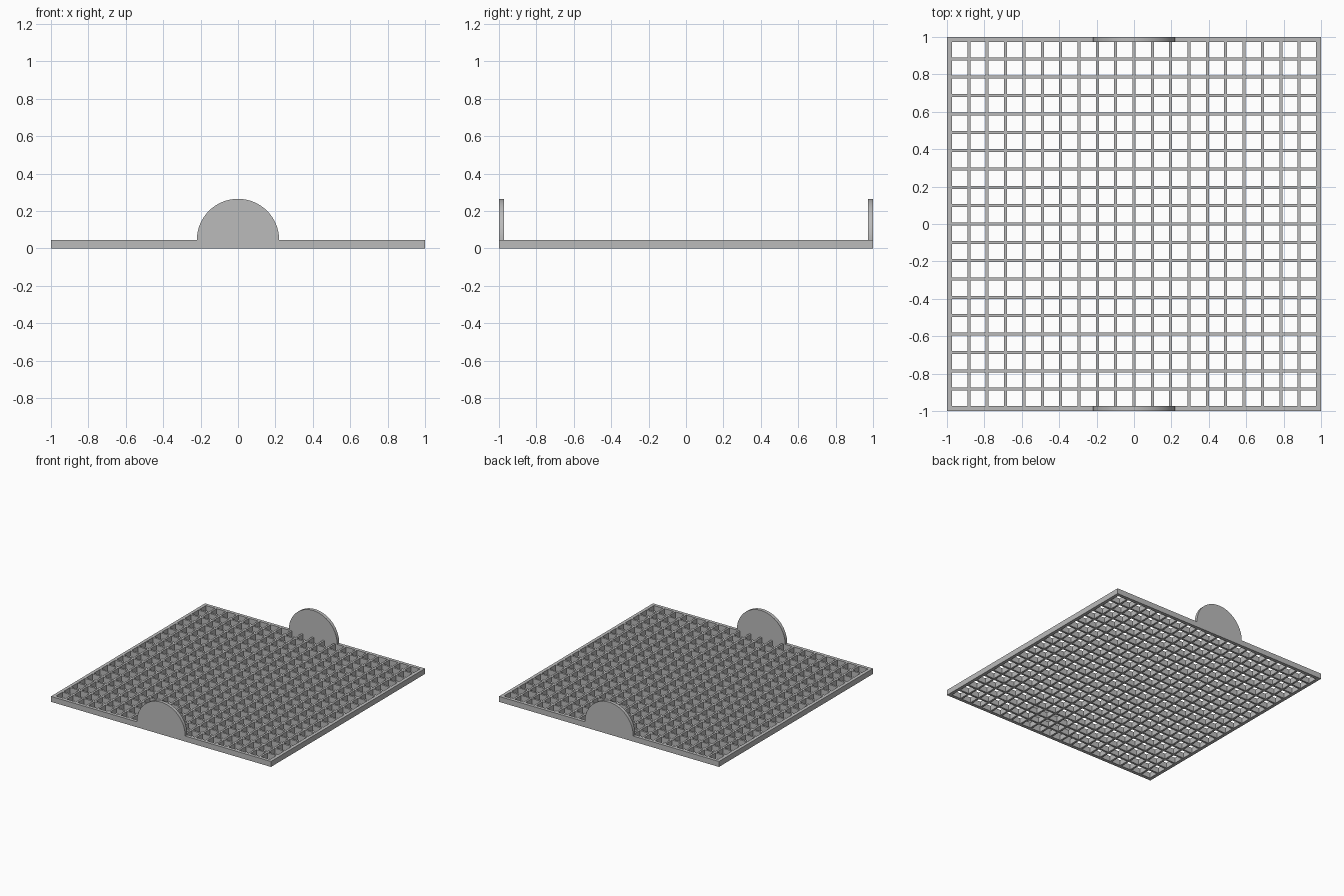
import bpy, bmesh, math

cube = bpy.data.objects.get("Cube")
if cube:
    bpy.data.objects.remove(cube, do_unlink=True)

HEIGHT = 0.045      # frame thickness
RIM = 0.027         # frame border width
CELLS = 20
BAR = 0.016         # lattice bar width
HOLE = (2 - 2 * RIM - (CELLS - 1) * BAR) / CELLS
RADIUS = 0.22       # handle tab radius

grey = bpy.data.materials.new("plain_grey")
grey.use_nodes = True
colour = (0.5, 0.5, 0.5, 1)
grey.diffuse_color = colour
grey.node_tree.nodes["Principled BSDF"].inputs["Base Color"].default_value = colour


def add_object(name, bm):
    bmesh.ops.recalc_face_normals(bm, faces=bm.faces)
    mesh = bpy.data.meshes.new(name)
    bm.to_mesh(mesh)
    bm.free()
    mesh.materials.append(grey)
    obj = bpy.data.objects.new(name, mesh)
    bpy.context.collection.objects.link(obj)
    return obj


def extrude_up(bm, faces, offset):
    result = bmesh.ops.extrude_face_region(bm, geom=faces, use_keep_orig=True)
    verts = [v for v in result["geom"] if isinstance(v, bmesh.types.BMVert)]
    bmesh.ops.translate(bm, verts=verts, vec=offset)


# Tray: a rim and lattice bars in one sheet, alternating bars and holes
lines = [-1, -1 + RIM]
for i in range(CELLS):
    lines.append(lines[-1] + HOLE)
    lines.append(lines[-1] + (BAR if i < CELLS - 1 else RIM))
bm = bmesh.new()
grid = [[bm.verts.new((x, y, 0)) for x in lines] for y in lines]
for j in range(len(lines) - 1):
    for i in range(len(lines) - 1):
        if i % 2 == 0 or j % 2 == 0:
            bm.faces.new((grid[j][i], grid[j][i + 1],
                          grid[j + 1][i + 1], grid[j + 1][i]))
extrude_up(bm, bm.faces[:], (0, 0, HEIGHT))
add_object("lattice_tray", bm)

# Half-round handle tabs standing on the front and back rims
for name, y in (("front_tab", -1), ("back_tab", 1 - RIM)):
    bm = bmesh.new()
    steps = 48
    arc = [bm.verts.new((RADIUS * math.cos(math.pi * k / steps), y,
                         HEIGHT + RADIUS * math.sin(math.pi * k / steps)))
           for k in range(steps + 1)]
    extrude_up(bm, [bm.faces.new(arc)], (0, RIM, 0))
    tab = add_object(name, bm)
    bpy.ops.object.select_all(action="DESELECT")
    tab.select_set(True)
    bpy.context.view_layer.objects.active = tab
    bpy.ops.object.shade_smooth_by_angle(angle=math.radians(30))
